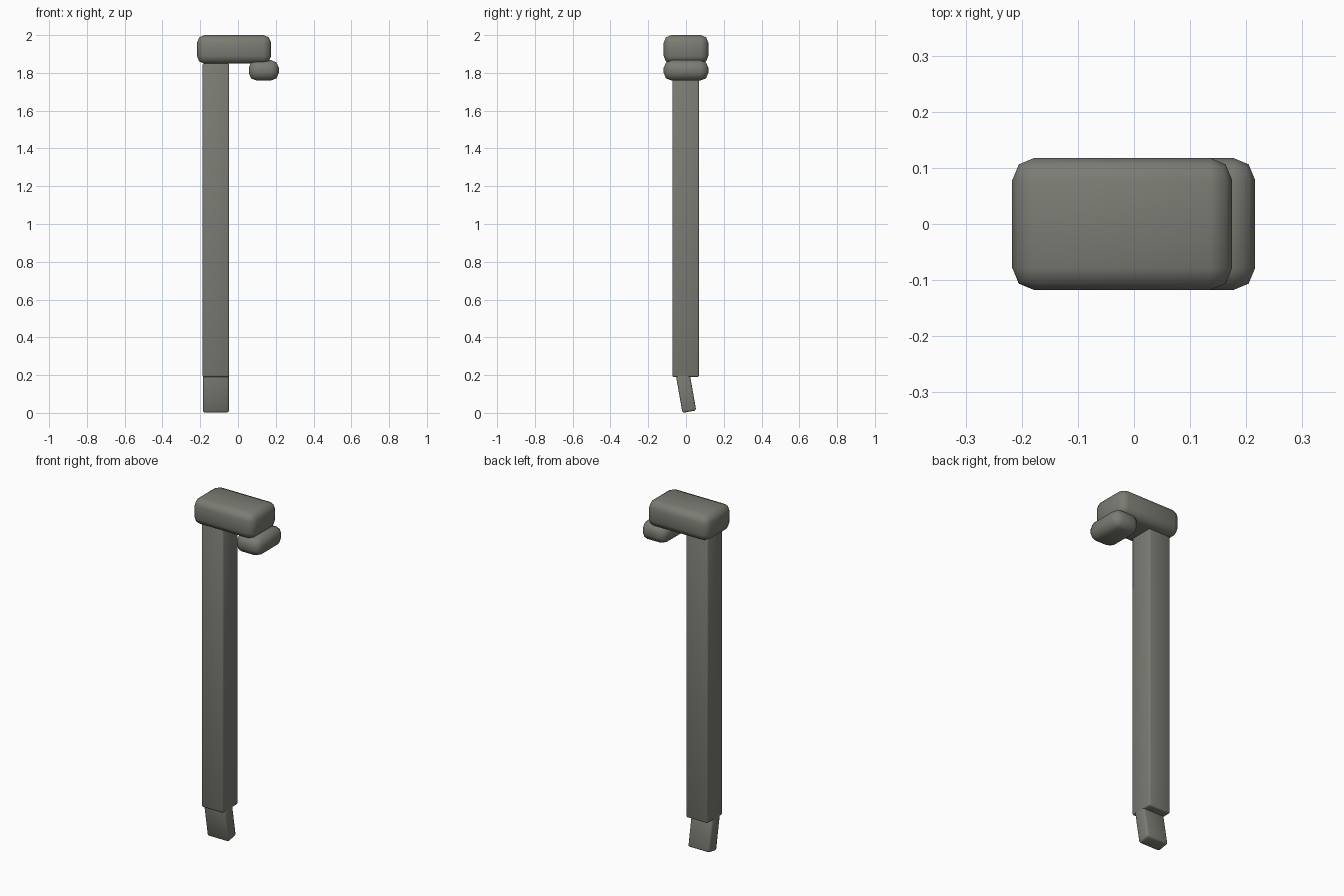
import bpy
import math

if "Cube" in bpy.data.objects:
    bpy.data.objects.remove(bpy.data.objects["Cube"])

grey = bpy.data.materials.new("warm grey")
grey.diffuse_color = (0.2, 0.2, 0.175, 1)
grey.use_nodes = True
grey.node_tree.nodes["Principled BSDF"].inputs["Base Color"].default_value = grey.diffuse_color


def rounded_box(name, lo, hi, bevel, tilt=0.0):
    """Bevelled box between two corners, optionally tilted about x."""
    centre = [(a + b) / 2 for a, b in zip(lo, hi)]
    bpy.ops.mesh.primitive_cube_add(size=1, location=centre)
    ob = bpy.context.object
    ob.name = name
    ob.scale = [b - a for a, b in zip(lo, hi)]
    bpy.ops.object.transform_apply(location=False, rotation=False, scale=True)
    ob.rotation_euler.x = tilt
    ob.data.materials.append(grey)
    mod = ob.modifiers.new("Rounded edges", 'BEVEL')
    mod.width = bevel
    mod.segments = 2
    bpy.ops.object.modifier_apply(modifier=mod.name)
    bpy.ops.object.shade_smooth_by_angle(angle=math.radians(50))
    return ob


# Head and the lip hanging under its right end
rounded_box("head", (-0.217, -0.118, 1.849), (0.175, 0.118, 2.0), 0.04)
rounded_box("lip", (0.057, -0.118, 1.76), (0.216, 0.118, 1.867), 0.04)

# Long square post
rounded_box("post", (-0.187, -0.072, 0.19), (-0.047, 0.069, 1.851), 0.008)

# Tilted foot, its upper end hidden inside the post
rounded_box("foot", (-0.186, -0.037, 0.005), (-0.048, 0.037, 0.231), 0.01,
            math.radians(10)).location.y = -0.002
